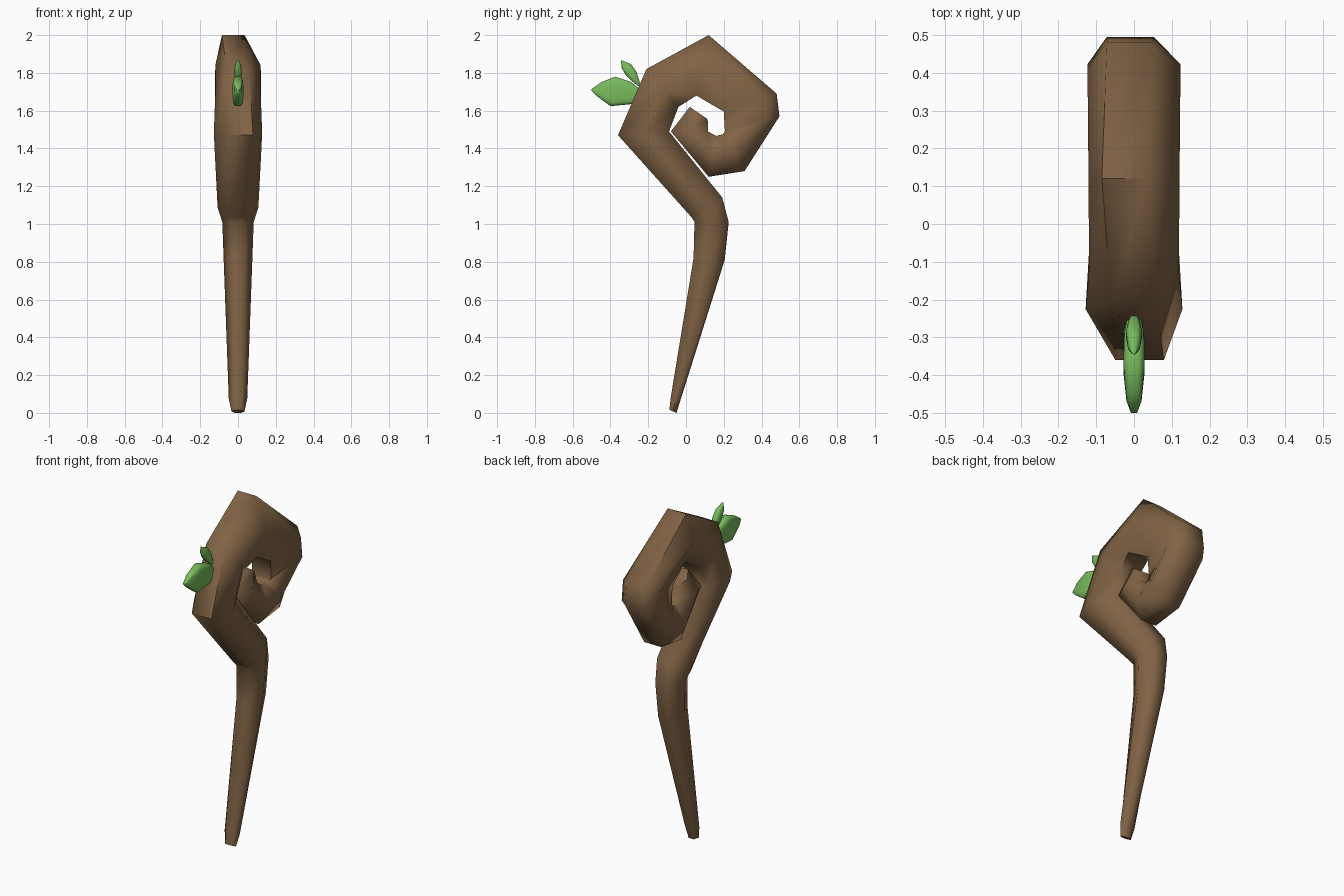
import bpy, bmesh, math
from mathutils import Vector

if "Cube" in bpy.data.objects:
    bpy.data.objects.remove(bpy.data.objects["Cube"])


def material(name, rgb):
    m = bpy.data.materials.new(name)
    m.diffuse_color = (*rgb, 1)
    m.use_nodes = True
    m.node_tree.nodes["Principled BSDF"].inputs["Base Color"].default_value = m.diffuse_color
    return m


def spow(x, e):
    return math.copysign(abs(x) ** e, x)


def loft(name, rings, sides, mat, angle, power=1.0):
    """Skin rings given as (outer y,z, inner y,z, half width in x, x lean of outer edge, outward bias of widest points)."""
    bm = bmesh.new()
    angles = [2 * math.pi * (i + 0.5) / sides for i in range(sides)]
    section = [(spow(math.cos(t), power), spow(math.sin(t), power)) for t in angles]
    umax = max(u for u, v in section)
    vmax = max(v for u, v in section)
    loops = []
    for ay, az, by, bz, hx, lean, bias in rings:
        a, b = Vector((0, ay, az)), Vector((0, by, bz))
        c, h = (a + b) / 2, (a - b) / 2
        loop = []
        for u, v in section:
            u, v = u / umax, v / vmax
            p = c + h * (u + bias * (1 - abs(u))) + Vector((hx * v + lean * u, 0, 0))
            loop.append(bm.verts.new(p))
        loops.append(loop)
    for p, q in zip(loops, loops[1:]):
        for i in range(sides):
            j = (i + 1) % sides
            bm.faces.new((p[i], p[j], q[j], q[i]))
    bm.faces.new(loops[0])
    bm.faces.new(loops[-1])
    bmesh.ops.recalc_face_normals(bm, faces=bm.faces)
    me = bpy.data.meshes.new(name)
    bm.to_mesh(me)
    bm.free()
    me.materials.append(mat)
    ob = bpy.data.objects.new(name, me)
    bpy.context.collection.objects.link(ob)
    bpy.ops.object.select_all(action='DESELECT')
    ob.select_set(True)
    bpy.context.view_layer.objects.active = ob
    bpy.ops.object.shade_smooth_by_angle(angle=math.radians(angle))
    return ob


wood = material("brown_wood", (0.22, 0.125, 0.06))
green = material("leaf_green", (0.19, 0.50, 0.11))

# Tapered six-sided shaft curling into a spiral head
staff = [
    (-.088, .016, -.05, .0, .035, 0, 0),
    (-.081, .08, -.027, .075, .049, 0, 0),
    (.04, .82, .205, .81, .076, 0, 0),
    (.045, 1.01, .226, 1.01, .083, 0, 0),
    (.03, 1.035, .192, 1.14, .108, 0, 0),
    (-.36, 1.47, -.09, 1.49, .128, .015, 0),
    (-.21, 1.82, -.04, 1.62, .119, 0, 0),
    (.12, 2.0, .055, 1.68, .12, -.025, 0),
    (.48, 1.69, .20, 1.595, .123, -.01, .5),
    (.495, 1.57, .206, 1.49, .123, -.01, .5),
    (.31, 1.28, .195, 1.475, .11, 0, 0),
    (.12, 1.25, .16, 1.466, .10, 0, 0),
    (-.08, 1.49, .116, 1.49, .085, 0, 0),
    (.02, 1.62, .115, 1.555, .055, 0, 0),
]
loft("staff_shaft_and_curl", staff, 6, wood, 65)

# Two leaves sprouting from the front of the curl
big_leaf = [
    (-.50, 1.715, -.50, 1.705, .008, 0, 0),
    (-.45, 1.75, -.475, 1.68, .02, 0, 0),
    (-.375, 1.78, -.40, 1.624, .028, 0, 0),
    (-.29, 1.752, -.285, 1.635, .027, 0, 0),
    (-.23, 1.70, -.23, 1.66, .015, 0, 0),
]
small_leaf = [
    (-.345, 1.867, -.337, 1.866, .005, 0, 0),
    (-.34, 1.825, -.29, 1.845, .017, 0, 0),
    (-.32, 1.79, -.262, 1.805, .021, 0, 0),
    (-.285, 1.755, -.248, 1.76, .016, 0, 0),
    (-.24, 1.72, -.235, 1.72, .005, 0, 0),
]
loft("large_leaf", big_leaf, 16, green, 60, 0.5)
loft("small_leaf", small_leaf, 12, green, 60, 0.8)
